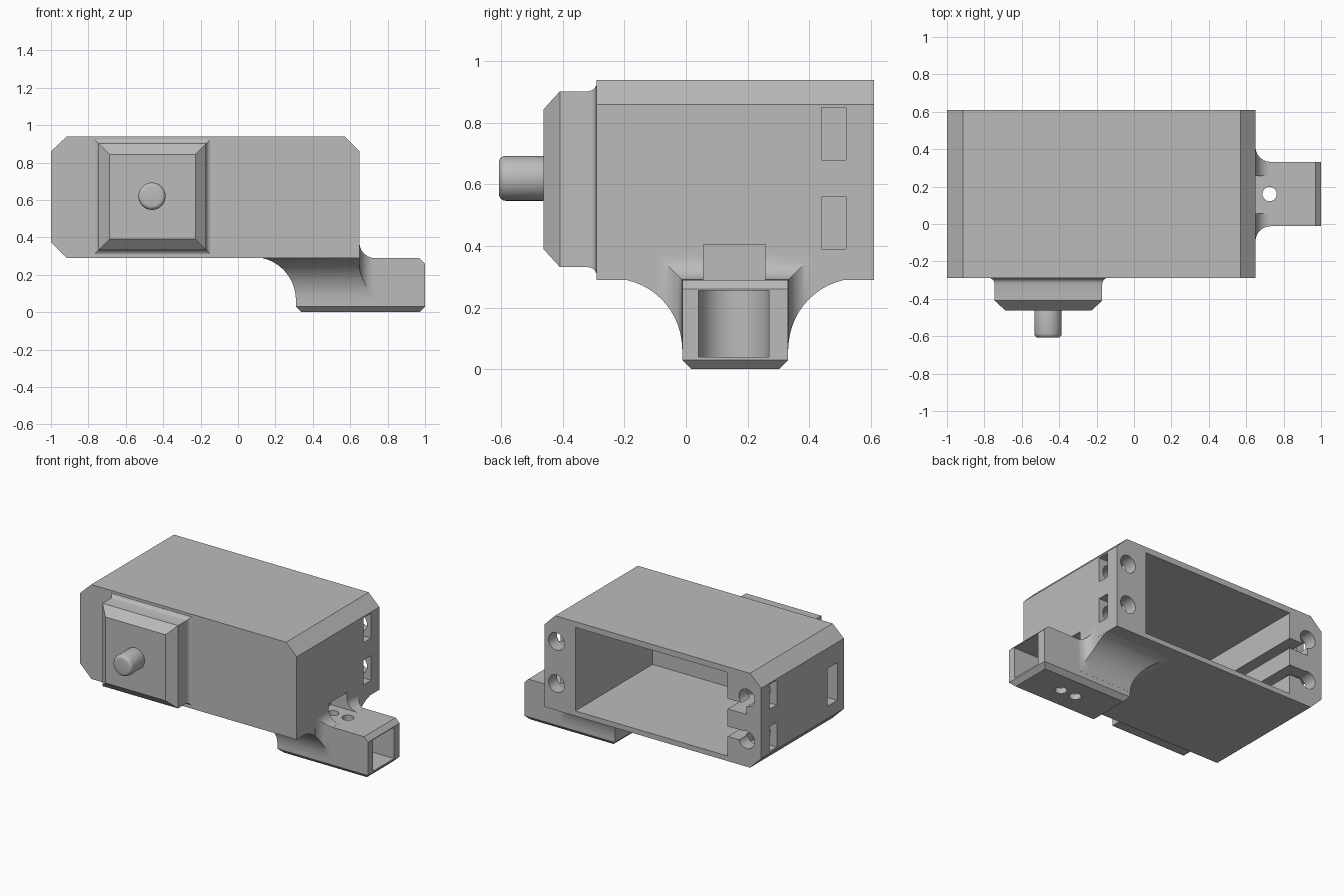
import bpy
import bmesh
from math import pi, sin, cos, radians
from mathutils import Matrix

cube = bpy.data.objects.get("Cube")
if cube:
    bpy.data.objects.remove(cube, do_unlink=True)

grey = bpy.data.materials.new("plain_grey")
grey.use_nodes = True
grey.diffuse_color = (0.5, 0.5, 0.5, 1)
grey.node_tree.nodes["Principled BSDF"].inputs["Base Color"].default_value = (0.5, 0.5, 0.5, 1)


def finish(name, bm):
    bmesh.ops.recalc_face_normals(bm, faces=bm.faces)
    mesh = bpy.data.meshes.new(name)
    bm.to_mesh(mesh)
    bm.free()
    mesh.materials.append(grey)
    ob = bpy.data.objects.new(name, mesh)
    bpy.context.collection.objects.link(ob)
    return ob


def loft(name, rings):
    """Skin a list of matching closed outlines and cap both ends."""
    bm = bmesh.new()
    loops = [[bm.verts.new(p) for p in ring] for ring in rings]
    n = len(loops[0])
    for a, b in zip(loops, loops[1:]):
        for i in range(n):
            j = (i + 1) % n
            bm.faces.new((a[i], a[j], b[j], b[i]))
    bm.faces.new(loops[0])
    bm.faces.new(loops[-1])
    return finish(name, bm)


def rect(axis, at, a0, a1, b0, b1):
    """Rectangle across the given axis."""
    corners = [(a0, b0), (a1, b0), (a1, b1), (a0, b1)]
    return [p[:axis] + (at,) + p[axis:] for p in corners]


def box(name, x0, x1, y0, y1, z0, z1):
    return loft(name, [rect(2, z, x0, x1, y0, y1) for z in (z0, z1)])


def rod(name, axis, centre, radius, length):
    bm = bmesh.new()
    bmesh.ops.create_cone(bm, cap_ends=True, segments=32, radius1=radius,
                          radius2=radius, depth=length)
    turn = Matrix.Rotation(pi / 2, 4, "X") if axis == "Y" else Matrix()
    bmesh.ops.transform(bm, matrix=Matrix.Translation(centre) @ turn, verts=bm.verts)
    return finish(name, bm)


def combine(ob, tool, operation="DIFFERENCE", keep=False):
    mod = ob.modifiers.new("combine", "BOOLEAN")
    mod.operation = operation
    mod.solver = "EXACT"
    mod.object = tool
    bpy.context.view_layer.objects.active = ob
    bpy.ops.object.modifier_apply(modifier=mod.name)
    if not keep:
        bpy.data.objects.remove(tool, do_unlink=True)


# Housing shell: chamfered profile, open at the back
profile = [(-0.915, 0.29), (0.65, 0.29), (0.65, 0.86), (0.57, 0.94),
           (-0.915, 0.94), (-1, 0.86), (-1, 0.375)]
housing = loft("housing", [[(x, y, z) for x, z in profile] for y in (-0.29, 0.61)])
combine(housing, box("cavity", -0.745, 0.416, -0.23, 0.7, 0.325, 0.90))

# Screw holes in the rear edge and the nut slots crossing them
for z in (0.765, 0.475):
    for x, x0, x1 in ((0.56, 0.48, 0.7), (-0.89, -1.1, -0.82)):
        combine(housing, rod("screw_hole", "Y", (x, 0.51, z), 0.06, 0.36))
        combine(housing, box("nut_slot", x0, x1, 0.44, 0.52, z - 0.085, z + 0.085))

# Cable channels in the right wall and the window at their front end
for z in (0.495, 0.685):
    combine(housing, box("channel", -0.89, -0.7, -0.21, 0.7, z - 0.035, z + 0.035))
combine(housing, box("window", -1.1, -0.7, -0.22, -0.11, 0.46, 0.72))

# Front boss: flared base, straight sides, bevelled face
boss_steps = [(-0.28, 0.022), (-0.292, 0.02), (-0.297, 0.01), (-0.305, 0.004),
              (-0.32, 0), (-0.41, 0), (-0.463, -0.058)]
boss = loft("front_boss", [rect(1, y, -0.745 - o, -0.17 + o, 0.332 - o, 0.902 + o)
                           for y, o in boss_steps])

# Pin with a rounded end
pin = rod("front_pin", "Y", (-0.46, -0.525, 0.62), 0.073, 0.166)
bevel = pin.modifiers.new("round_end", "BEVEL")
bevel.width = 0.022
bevel.segments = 4
bevel.limit_method = "ANGLE"
bpy.context.view_layer.objects.active = pin
bpy.ops.object.modifier_apply(modifier=bevel.name)

# Mount block below the housing
mount = loft("mount_block", [
    rect(2, 0, 0.34, 0.97, 0.018, 0.302),
    rect(2, 0.03, 0.31, 1, -0.012, 0.332),
    rect(2, 0.26, 0.31, 1, -0.012, 0.332),
    rect(2, 0.29, 0.31, 0.97, -0.012, 0.332)])


def flare(x_end, top):
    """Mitred quarter-round spread from the block up to the housing."""
    r = 0.23
    rings = []
    for i in range(15):
        a = i / 14 * pi / 2
        o = r * (1 - cos(a)) + 0.0005
        rings.append(rect(2, 0.065 + r * sin(a), 0.31 - o, x_end, -0.012 - o, 0.332 + o))
    o = r + 0.0005
    rings.append(rect(2, top, 0.31 - o, x_end, -0.012 - o, 0.332 + o))
    return loft("flare", rings)


# Small quarter-round where the block meets the left wall
r = 0.08
steps = [(0.6, r)] + [(0.65 + r * (1 - cos(a)), r * (1 - sin(a)))
                      for a in [i / 10 * pi / 2 for i in range(10)]] + [(0.73, 0.0005)]
fillet = loft("wall_fillet", [rect(0, x, -0.012 - o, 0.332 + o, 0.04, 0.29 + o)
                              for x, o in steps])
combine(fillet, flare(0.8, 0.5), "INTERSECT")
combine(mount, flare(0.649, 0.3), "UNION")
combine(mount, fillet, "UNION")

# Screw seat cut into the housing and mount
seat = box("screw_seat", 0.53, 0.8, 0.057, 0.257, 0.29, 0.405)
combine(housing, seat, keep=True)
combine(mount, seat)

# Socket with a round inner end, and two vertical screw holes
yc, rad = 0.155, 0.115
outline = [(1.1, yc - rad), (1.1, yc + rad)]
outline += [(0.56 + rad * cos(a), yc + rad * sin(a))
            for a in [pi / 2 + i / 16 * pi for i in range(17)]]
combine(mount, loft("socket", [[(x, y, z) for x, y in outline] for z in (0.04, 0.255)]))
for x in (0.61, 0.725):
    combine(mount, rod("mount_hole", "Z", (x, 0.16, 0.15), 0.038, 0.4))

# Smooth the rounds, keep the edges crisp
for ob in (housing, boss, pin, mount):
    bpy.ops.object.select_all(action="DESELECT")
    ob.select_set(True)
    bpy.context.view_layer.objects.active = ob
    bpy.ops.object.shade_smooth_by_angle(angle=radians(30))
